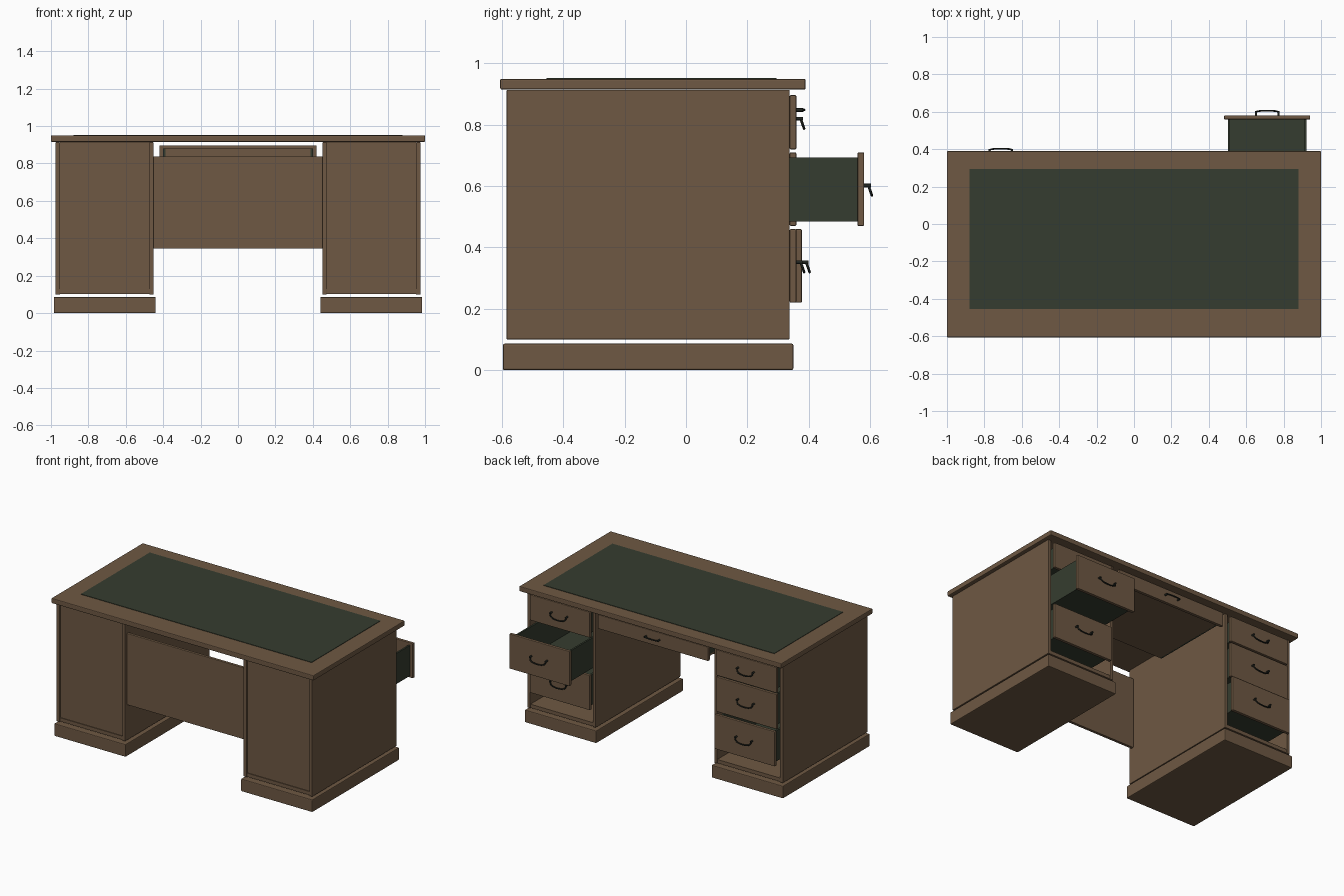
import bpy
import math
from mathutils import Vector

if "Cube" in bpy.data.objects:
    bpy.data.objects.remove(bpy.data.objects["Cube"])


def material(name, rgb):
    m = bpy.data.materials.new(name)
    m.diffuse_color = (*rgb, 1)
    m.use_nodes = True
    m.node_tree.nodes["Principled BSDF"].inputs["Base Color"].default_value = m.diffuse_color
    return m


WOOD = material("brown wood", (0.158, 0.099, 0.056))
GREEN = material("dark green leather", (0.036, 0.046, 0.029))
METAL = material("dark metal", (0.016, 0.019, 0.015))


def box(name, x, y, z, mat=WOOD, bevel=0.0):
    """Box from (min, max) ranges on each axis."""
    lo = Vector((x[0], y[0], z[0]))
    hi = Vector((x[1], y[1], z[1]))
    bpy.ops.mesh.primitive_cube_add(size=1, location=(lo + hi) / 2)
    ob = bpy.context.object
    ob.name = name
    ob.scale = hi - lo
    bpy.ops.object.transform_apply(location=False, rotation=False, scale=True)
    ob.data.materials.append(mat)
    if bevel:
        b = ob.modifiers.new("soft edge", 'BEVEL')
        b.width = bevel
        b.segments = 2
    return ob


def tube(name, points, radius):
    """Round bar along a path."""
    cu = bpy.data.curves.new(name, 'CURVE')
    cu.dimensions = '3D'
    cu.bevel_depth = radius
    cu.bevel_resolution = 2
    cu.use_fill_caps = True
    sp = cu.splines.new('POLY')
    sp.points.add(len(points) - 1)
    for p, co in zip(sp.points, points):
        p.co = (*co, 1)
    ob = bpy.data.objects.new(name, cu)
    bpy.context.collection.objects.link(ob)
    cu.materials.append(METAL)


def handle(name, x, y, z, half, hang):
    """Two posts with a bail that hangs down, or sticks out flat when hang is 0."""
    for s in (-1, 1):
        tube(name + "_post", [(x + s * half, y - 0.002, z), (x + s * half, y + 0.022, z)], 0.006)
    pts = []
    for i in range(13):
        a = math.pi * i / 12
        k = math.sin(a) ** 0.6 if 0 < i < 12 else 0
        pts.append((x - half * math.cos(a), y + 0.014 + 0.011 * k, z - hang * k))
    tube(name + "_bail", pts, 0.0045)


def drawer(name, x, w, z0, z1, pull, depth, half, hang, base=GREEN):
    """Wooden front, open-topped box and a handle."""
    f = 0.338 + pull                      # back face of the drawer front
    b0, b1 = x - w / 2 + 0.02, x + w / 2 - 0.02
    zb, zt = z0 + 0.014, z1 - 0.016
    t = 0.012
    box(name + "_front", (x - w / 2, x + w / 2), (f, f + 0.022), (z0, z1), WOOD, 0.004)
    box(name + "_bottom", (b0, b1), (f - depth, f), (zb, zb + t), base)
    for e in (b0, b1 - t):
        box(name + "_side", (e, e + t), (f - depth, f), (zb, zt), GREEN)
    box(name + "_back", (b0 + t, b1 - t), (f - depth, f - depth + t), (zb, zt), WOOD)
    handle(name + "_handle", x, f + 0.022, (z0 + z1) / 2 + 0.012 * (hang > 0), half, hang)


# desk top with a leather writing surface
box("desk_top", (-1, 1), (-0.606, 0.39), (0.915, 0.95), WOOD, 0.005)
box("writing_surface", (-0.88, 0.88), (-0.455, 0.295), (0.945, 0.953), GREEN)

# two hollow pedestals on plinths
for s, side in ((-1, "left"), (1, "right")):
    def span(a, b):
        return tuple(sorted((s * a, s * b)))
    box(side + "_plinth", span(0.44, 0.985), (-0.597, 0.35), (0, 0.086), WOOD, 0.005)
    box(side + "_inner_panel", span(0.452, 0.474), (-0.585, 0.338), (0.10, 0.914), WOOD, 0.003)
    box(side + "_outer_panel", span(0.952, 0.976), (-0.585, 0.338), (0.10, 0.914), WOOD, 0.003)
    box(side + "_floor", span(0.474, 0.952), (-0.58, 0.335), (0.103, 0.128))
    box(side + "_rear_panel", span(0.474, 0.952), (-0.575, -0.555), (0.128, 0.914))

    # three drawers each: (bottom, top, how far it is pulled out)
    rows = [(0.72, 0.896, 0),
            (0.47, 0.71, 0.221 if s > 0 else 0),
            (0.22, 0.46, 0 if s > 0 else 0.018)]
    for i, (z0, z1, pull) in enumerate(rows):
        drawer(f"{side}_drawer_{i + 1}", s * 0.712, 0.46, z0, z1, pull, 0.7, 0.06, 0.032)

# shallow centre drawer and modesty panel across the knee space
drawer("centre_drawer", 0, 0.84, 0.80, 0.897, 0, 0.55, 0.05, 0, WOOD)
box("modesty_panel", (-0.453, 0.453), (-0.565, -0.545), (0.345, 0.838), WOOD, 0.003)
